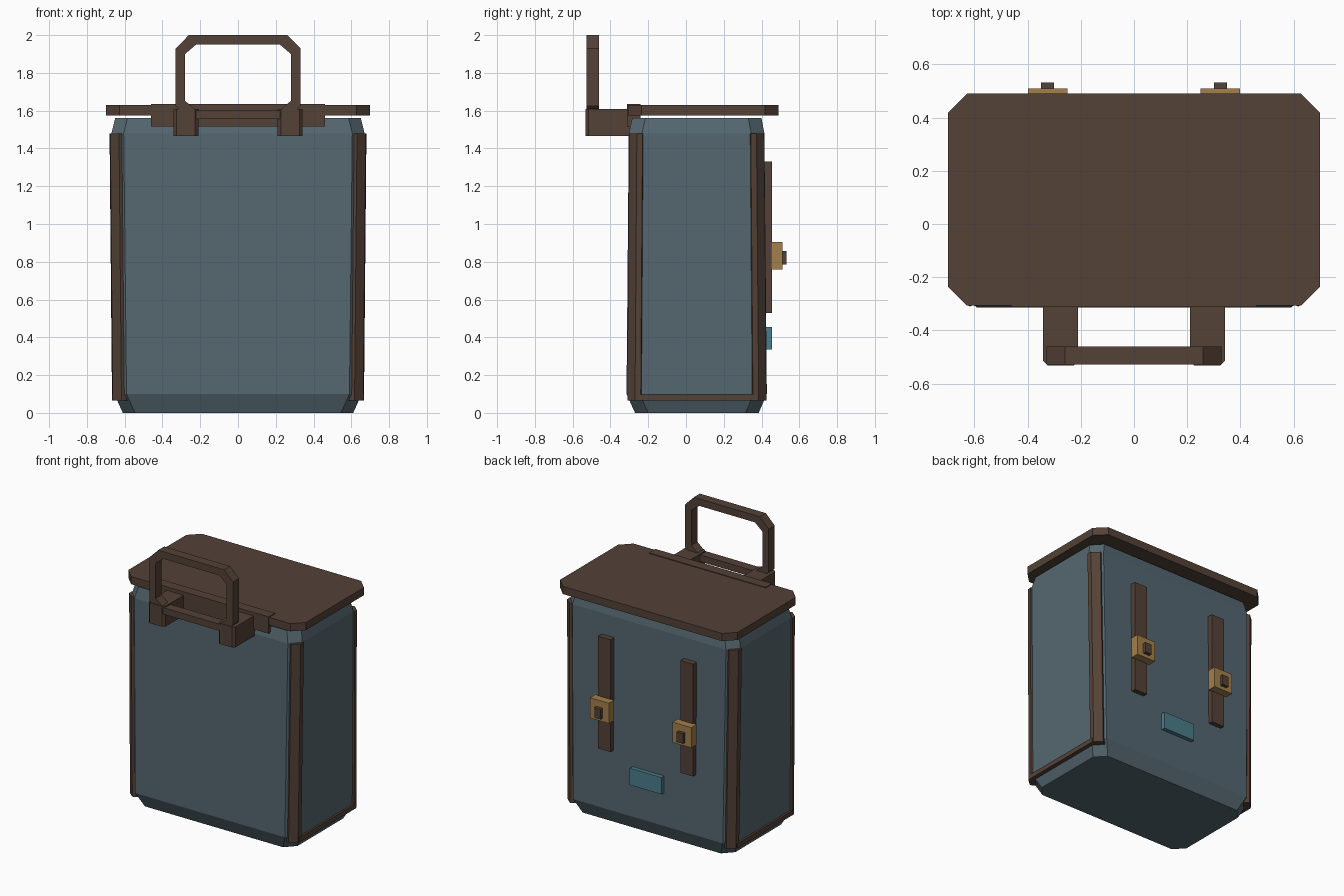
import bpy, bmesh

if "Cube" in bpy.data.objects:
    bpy.data.objects.remove(bpy.data.objects["Cube"])


def mat(name, rgb):
    m = bpy.data.materials.new(name)
    m.diffuse_color = (*rgb, 1)
    m.use_nodes = True
    m.node_tree.nodes["Principled BSDF"].inputs["Base Color"].default_value = m.diffuse_color
    return m


BROWN = mat("brown_leather", (0.088, 0.054, 0.038))
BLUE = mat("slate_blue_cloth", (0.092, 0.137, 0.164))
GOLD = mat("brass", (0.37, 0.215, 0.07))
TEAL = mat("teal_label", (0.07, 0.205, 0.255))


def finish(name, bm, material):
    bmesh.ops.recalc_face_normals(bm, faces=bm.faces[:])
    me = bpy.data.meshes.new(name)
    bm.to_mesh(me)
    bm.free()
    me.materials.append(material)
    ob = bpy.data.objects.new(name, me)
    bpy.context.collection.objects.link(ob)
    return ob


def loft(name, rings, material, closed=False):
    """Skin between rings of points; cap the ends, or join last to first."""
    bm = bmesh.new()
    vs = [[bm.verts.new(p) for p in r] for r in rings]
    n = len(rings[0])
    pairs = list(zip(vs, vs[1:] + vs[:1])) if closed else list(zip(vs, vs[1:]))
    for a, b in pairs:
        for i in range(n):
            j = (i + 1) % n
            bm.faces.new((a[i], a[j], b[j], b[i]))
    if not closed:
        bm.faces.new(vs[0])
        bm.faces.new(vs[-1])
    return finish(name, bm, material)


def box(name, x0, x1, y0, y1, z0, z1, material):
    ring = lambda z: [(x0, y0, z), (x1, y0, z), (x1, y1, z), (x0, y1, z)]
    return loft(name, [ring(z0), ring(z1)], material)


def octagon(hx, a0, a1, cx, ca):
    """Rectangle with cut corners."""
    return [(hx - cx, a0), (hx, a0 + ca), (hx, a1 - ca), (hx - cx, a1),
            (cx - hx, a1), (-hx, a1 - ca), (-hx, a0 + ca), (cx - hx, a0)]


# Bag body: cut-corner box with bevelled base and shoulder
levels = [(0.0, 0.61, -0.27, 0.385), (0.10, 0.655, -0.315, 0.428),
          (1.48, 0.67, -0.303, 0.415), (1.56, 0.65, -0.285, 0.40)]
loft("bag_body", [[(x, y, z) for x, y in octagon(hx, y0, y1, 0.065, 0.07)]
                  for z, hx, y0, y1 in levels], BLUE)

# Lid
loft("lid", [[(x, y, z) for x, y in octagon(0.70, -0.307, 0.49, 0.072, 0.072)]
             for z in (1.575, 1.63)], BROWN)

# Corner trims wrapping each upright edge, and strips along the side bases
profile = [(0.075, 0.018), (0.05, 0.004), (0.004, 0.045), (0.0, 0.075),
           (0.03, 0.085), (0.085, 0.03)]
for s, side in ((1, "right"), (-1, "left")):
    for t, end in ((-1, "front"), (1, "back")):
        rings = []
        for z, hx, yf, yb in ((0.065, 0.667, -0.315, 0.43),
                              (1.48, 0.68, -0.305, 0.418)):
            y = yf if t < 0 else yb
            rings.append([(s * (hx - dx), y - t * dy, z) for dx, dy in profile])
        loft(f"corner_trim_{end}_{side}", rings, BROWN)
    xs = sorted((s * 0.62, s * 0.668))
    box(f"base_trim_{side}", *xs, -0.26, 0.375, 0.065, 0.098, BROWN)

# Handle: closed cut-corner loop of square section
outer = octagon(0.33, 1.555, 2.0, 0.07, 0.07)
inner = octagon(0.28, 1.602, 1.95, 0.058, 0.05)
loft("carry_handle", [[(xo, -0.528, zo), (xo, -0.46, zo),
                       (xi, -0.46, zi), (xi, -0.528, zi)]
                      for (xo, zo), (xi, zi) in zip(outer, inner)], BROWN, True)

# Handle mounting plate and arms
box("handle_plate", -0.46, 0.46, -0.312, -0.24, 1.515, 1.635, BROWN)
for s, side in ((1, "right"), (-1, "left")):
    arm = [(0.21, -0.24), (0.342, -0.24), (0.342, -0.515), (0.325, -0.532),
           (0.227, -0.532), (0.21, -0.515)]
    loft(f"handle_arm_{side}", [[(s * x, y, z) for x, y in arm]
                                for z in (1.465, 1.61)], BROWN)

# Back straps with buckles
for c, side in ((0.325, "right"), (-0.325, "left")):
    box(f"strap_{side}", c - 0.05, c + 0.05, 0.40, 0.456, 0.53, 1.33, BROWN)
    box(f"buckle_{side}", c - 0.074, c + 0.074, 0.45, 0.51, 0.76, 0.905, GOLD)
    box(f"buckle_pin_{side}", c - 0.025, c + 0.025, 0.50, 0.533, 0.785, 0.857, BROWN)

# Label on the back
box("back_label", -0.125, 0.125, 0.40, 0.455, 0.335, 0.455, TEAL)
